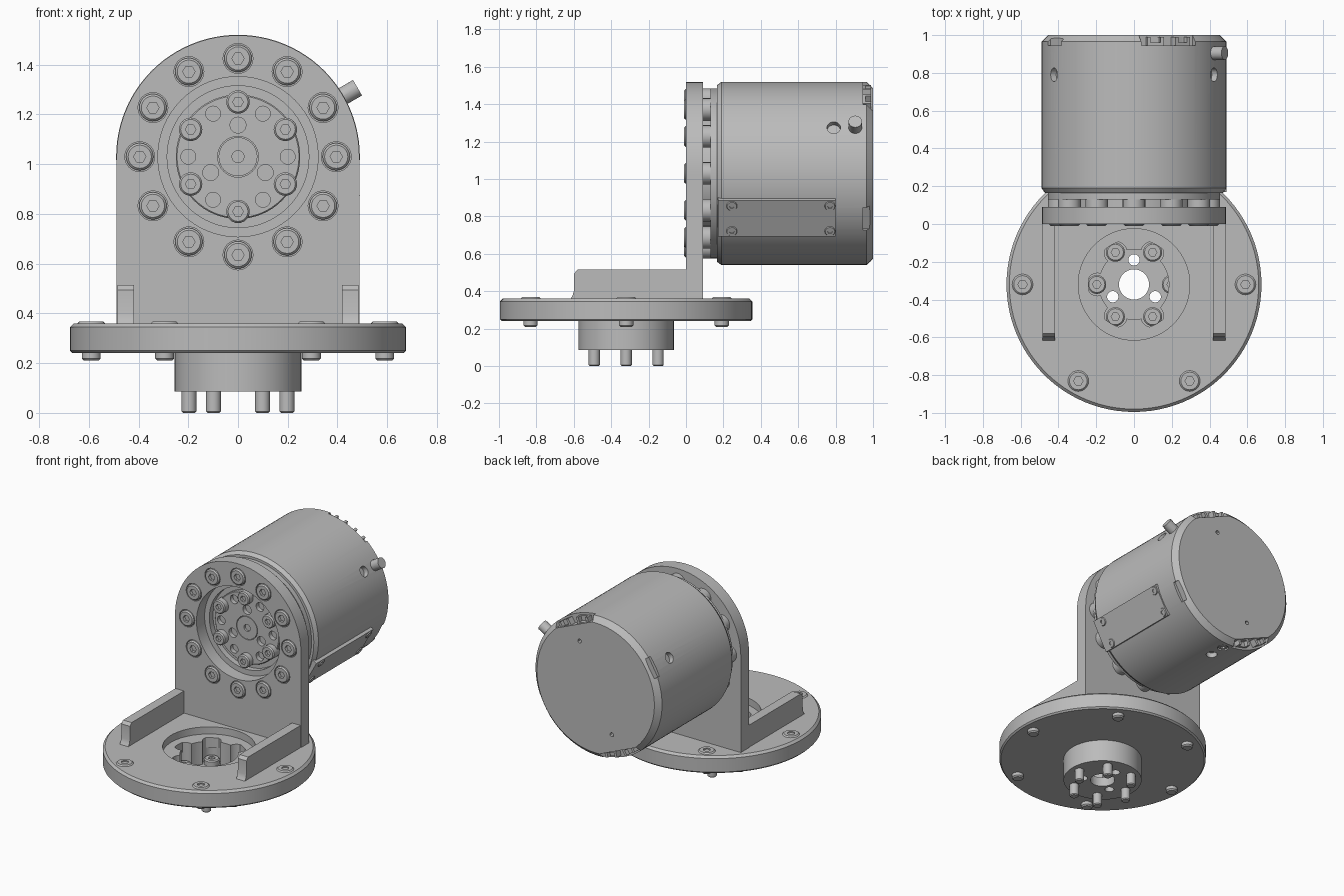
import bpy, bmesh
from math import sin, cos, pi, radians
from mathutils import Vector

if "Cube" in bpy.data.objects:
    bpy.data.objects.remove(bpy.data.objects["Cube"])

metal = bpy.data.materials.new("machined_grey")
metal.use_nodes = True
GREY = (0.5, 0.5, 0.5, 1)
metal.diffuse_color = GREY
metal.node_tree.nodes["Principled BSDF"].inputs["Base Color"].default_value = GREY

BASE_Y = -0.32    # centre of the round base
AXIS_Z = 1.03     # height of the motor axis
UP, DOWN = Vector((0, 0, 1)), Vector((0, 0, -1))
BACK, FRONT = Vector((0, 1, 0)), Vector((0, -1, 0))


def finish(name, bm):
    bmesh.ops.recalc_face_normals(bm, faces=bm.faces)
    mesh = bpy.data.meshes.new(name)
    bm.to_mesh(mesh)
    bm.free()
    mesh.materials.append(metal)
    obj = bpy.data.objects.new(name, mesh)
    bpy.context.collection.objects.link(obj)
    return obj


def lathe(name, profile, loc, axis, segs=24, hex_below=0.0):
    """Turn (radius, height) points; radii under hex_below become hexagonal."""
    bm = bmesh.new()
    rot = axis.to_track_quat('Z', 'Y')
    rings = []
    for r, h in profile:
        ring = []
        for i in range(segs):
            a = 2 * pi * i / segs
            k = cos(pi / 6) / cos(a % (pi / 3) - pi / 6) if r < hex_below else 1
            ring.append(bm.verts.new(Vector(loc) + rot @ Vector((r * k * cos(a), r * k * sin(a), h))))
        rings.append(ring)
    if profile[0][0] > 0:
        rings.append(rings[0])
    for lo, hi in zip(rings, rings[1:]):
        for i in range(segs):
            j = (i + 1) % segs
            bm.faces.new((lo[i], lo[j], hi[j], hi[i]))
    bmesh.ops.remove_doubles(bm, verts=bm.verts, dist=1e-5)
    return finish(name, bm)


def rod(name, r, h, loc, axis, segs=24, chamfer=0.0):
    return lathe(name, [(0, 0), (r, 0), (r, h - chamfer), (r - chamfer, h), (0, h)]
                 if chamfer else [(0, 0), (r, 0), (r, h), (0, h)], loc, axis, segs)


def bolt(name, r, h, loc, axis, sink=0.02):
    """Bolt head with a hexagonal socket."""
    s = r * 0.45
    return lathe(name, [(0, h - 0.02), (s, h - 0.02), (s, h), (r * 0.85, h),
                        (r, h - 0.008), (r, -sink), (0, -sink)], loc, axis, hex_below=s + 0.001)


def prism(name, pts, vec):
    bm = bmesh.new()
    face = bm.faces.new([bm.verts.new(p) for p in pts])
    out = bmesh.ops.extrude_face_region(bm, geom=[face], use_keep_orig=True)
    moved = [v for v in out["geom"] if isinstance(v, bmesh.types.BMVert)]
    bmesh.ops.translate(bm, verts=moved, vec=vec)
    return finish(name, bm)


def rim_box(name, angle, radius, y, size):
    """Box on the motor: size is radial, lengthwise, tangential."""
    bm = bmesh.new()
    bmesh.ops.create_cube(bm, size=1)
    bmesh.ops.scale(bm, vec=size, verts=bm.verts)
    obj = finish(name, bm)
    obj.rotation_euler.y = -radians(angle)
    obj.location = on_motor(angle, radius, y)
    return obj


def on_motor(angle, radius, y):
    a = radians(angle)
    return Vector((radius * cos(a), y, AXIS_Z + radius * sin(a)))


def on_base(angle, radius, z):
    a = radians(angle)
    return Vector((radius * cos(a), BASE_Y + radius * sin(a), z))


def cut(obj, cutters):
    for c in cutters:
        c.hide_render = True
        mod = obj.modifiers.new("cut", 'BOOLEAN')
        mod.operation, mod.object, mod.solver = 'DIFFERENCE', c, 'EXACT'
    bpy.context.view_layer.update()
    deps = bpy.context.evaluated_depsgraph_get()
    mesh = bpy.data.meshes.new_from_object(obj.evaluated_get(deps))
    obj.modifiers.clear()
    obj.data = mesh
    for c in cutters:
        bpy.data.objects.remove(c)


SIX = range(0, 360, 60)
THREE = (90, 210, 330)
centre = (0, BASE_Y, 0)

# Round base with a stepped opening
base = lathe("base_disc", [(0.24, 0.24), (0.665, 0.24), (0.675, 0.25), (0.675, 0.345), (0.66, 0.36),
                           (0.295, 0.36), (0.295, 0.31), (0.24, 0.31)], centre, UP, 96)
for a in SIX:
    bolt("base_bolt", 0.055, 0.008, on_base(a, 0.59, 0.36), UP)
    rod("base_bolt_end", 0.038, 0.035, on_base(a, 0.59, 0.245), DOWN, chamfer=0.008)

# Hub under the base, with a lobed pocket
hub = rod("hub", 0.255, 0.225, on_base(0, 0, 0.085), UP, 64)
cut(hub, [rod("cutter", 0.185, 0.3, on_base(0, 0, 0.15), UP, 48),
          rod("cutter", 0.08, 0.2, on_base(0, 0, 0), UP, 32)]
    + [rod("cutter", 0.03, 0.2, on_base(a, 0.13, 0), UP) for a in THREE])
cut(hub, [rod("cutter", 0.06, 0.3, on_base(a, 0.193, 0.15), UP) for a in SIX])
for a in SIX:
    bolt("hub_bolt", 0.05, 0.04, on_base(a, 0.197, 0.15), UP)
    rod("hub_pin", 0.03, 0.09, on_base(a, 0.197, 0.09), DOWN, chamfer=0.006)

# Arched upright plate
arch = [on_motor(a, 0.488, 0) for a in range(0, 181, 4)]
plate = prism("upright_plate", [(0.488, 0, 0.35)] + arch + [(-0.488, 0, 0.35)], (0, 0.09, 0))
TWELVE = range(0, 360, 30)
cut(plate, [rod("cutter", 0.322, 0.3, on_motor(0, 0, -0.1), BACK, 64)]
    + [rod("cutter", 0.06, 0.12, on_motor(a, 0.395, -0.1), BACK) for a in TWELVE])
for a in TWELVE:
    bolt("plate_bolt", 0.055, 0.01, on_motor(a, 0.395, 0), FRONT, 0.03)
    rod("spacer", 0.06, 0.05, on_motor(a, 0.395, 0.085), BACK)

# Side ribs on the base
rib = [(0.01, 0.35), (-0.625, 0.35), (-0.607, 0.375), (-0.6, 0.4), (-0.598, 0.495), (-0.58, 0.515), (0.01, 0.515)]
for name, x in (("left_rib", 0.418), ("right_rib", -0.485)):
    prism(name, [(x, y, z) for y, z in rib], (0.067, 0, 0))

# Motor body, with the front neck and chamfered ends
motor = lathe("motor_body", [(0, 0.13), (0.455, 0.13), (0.455, 0.165), (0.472, 0.165), (0.49, 0.19),
                             (0.49, 0.965), (0.455, 1), (0, 1)], (0, 0, AXIS_Z), BACK, 96)
SIDES = (30, 150, 270)
PORTS = (67, 247)
cutters = [rim_box("cutter", a, 0.515, 1, (0.17, 0.11, 0.31)) for a in PORTS]
cutters += [rim_box("cutter", a, 0.5, 0.965, (0.06, 0.04, 0.14)) for a in (-30, 150)]
cutters += [rod("cutter", 0.014, 0.1, on_motor(a, 0.32, 0.97), BACK, 12) for a in PORTS]
for a in SIDES:
    out = on_motor(a, 1, 0) - on_motor(a, 0, 0)
    cutters += [rod("cutter", 0.036, 0.1, on_motor(a, 0.455, y), out) for y in (0.79, 0.905)]
    bolt("side_screw", 0.033, 0.025, on_motor(a, 0.46, 0.905), out)
cut(motor, cutters)

# Cable ports at the rear rim
for a in PORTS:
    for shift in (-10, 9):
        block = rim_box("cable_port", a + shift, 0.45, 0.965, (0.05, 0.05, 0.09))
        cut(block, [rim_box("cutter", a + shift, 0.465, 0.985, (0.05, 0.05, 0.055))])

# Flat cover on the side of the motor
PANEL = -29
rim_box("side_cover", PANEL, 0.478, 0.485, (0.04, 0.63, 0.22))
normal = on_motor(PANEL, 1, 0) - on_motor(PANEL, 0, 0)
tangent = on_motor(PANEL + 90, 1, 0) - on_motor(PANEL + 90, 0, 0)
for y in (0.245, 0.77):
    for t in (-0.077, 0.077):
        bolt("cover_screw", 0.03, 0.006, on_motor(PANEL, 0.498, y) + tangent * t, normal, 0.01)

# Output flange seen through the plate
lathe("bearing_ring", [(0.285, 0.14), (0.34, 0.14), (0.34, 0.09), (0.285, 0.09)], (0, 0, AXIS_Z), BACK, 64)
flange = lathe("output_flange", [(0, 0.14), (0.25, 0.14), (0.25, 0.105), (0.245, 0.1), (0, 0.1)],
               (0, 0, AXIS_Z), BACK, 64)
cut(flange, [rod("cutter", 0.03, 0.1, on_motor(a, 0.2, 0.03), BACK) for a in SIX]
    + [rod("cutter", 0.032, 0.1, on_motor(a, 0.127, 0.03), BACK) for a in THREE]
    + [rod("cutter", 0.082, 0.1, on_motor(0, 0, 0.015), BACK, 32)])
lathe("flange_plug", [(0.024, 0.14), (0.078, 0.14), (0.078, 0.1), (0.024, 0.1)], (0, 0, AXIS_Z), BACK, 32)
for a in range(30, 390, 60):
    bolt("flange_bolt", 0.047, 0.045, on_motor(a, 0.22, 0.1), FRONT)

# Smooth the round surfaces, keep machined edges crisp
bpy.ops.object.select_all(action='DESELECT')
parts = [o for o in bpy.context.collection.objects if o.type == 'MESH']
for o in parts:
    o.select_set(True)
bpy.context.view_layer.objects.active = parts[0]
bpy.ops.object.shade_smooth_by_angle(angle=radians(30))
